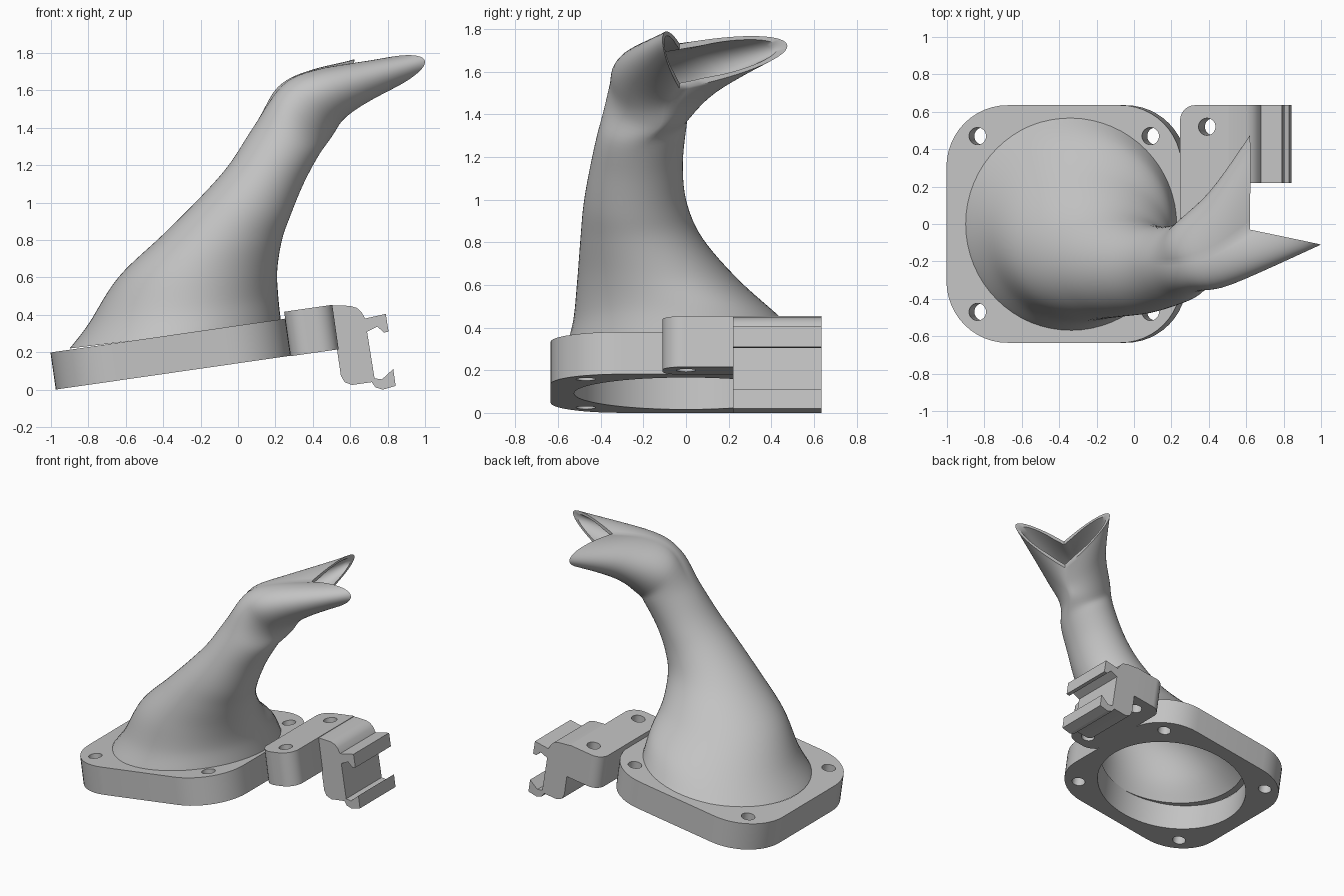
import bpy, bmesh, math
from mathutils import Vector, Matrix

if "Cube" in bpy.data.objects:
    bpy.data.objects.remove(bpy.data.objects["Cube"])

grey = bpy.data.materials.new("plain grey")
grey.diffuse_color = (0.55, 0.55, 0.55, 1)
grey.use_nodes = True
grey.node_tree.nodes["Principled BSDF"].inputs["Base Color"].default_value = grey.diffuse_color
TILT = Matrix.Rotation(math.radians(-8.2), 4, 'Y')


def finish(ob, angle=30):
    bpy.ops.object.select_all(action='DESELECT')
    ob.select_set(True)
    bpy.context.view_layer.objects.active = ob
    if ob.type == 'CURVE':
        bpy.ops.object.convert(target='MESH')
        ob = bpy.context.object
        bm = bmesh.new()
        bm.from_mesh(ob.data)
        bmesh.ops.remove_doubles(bm, verts=bm.verts, dist=1e-5)
        bmesh.ops.recalc_face_normals(bm, faces=bm.faces)
        bm.to_mesh(ob.data)
        bm.free()
    ob.data.materials.clear()
    ob.data.materials.append(grey)
    bpy.ops.object.shade_smooth_by_angle(angle=math.radians(angle))


def circle(x, y, r, n=32):
    return [(x + r * math.cos(2 * math.pi * i / n), y + r * math.sin(2 * math.pi * i / n))
            for i in range(n)]


def rounded(x0, x1, y0, y1, radii, n=12):
    """Rectangle outline; radii go right-top, left-top, left-bottom, right-bottom."""
    pts = []
    corners = [(x1, y1, -1, -1), (x0, y1, 1, -1), (x0, y0, 1, 1), (x1, y0, -1, 1)]
    for k, ((x, y, sx, sy), r) in enumerate(zip(corners, radii)):
        if r == 0:
            pts.append((x, y))
            continue
        for i in range(n + 1):
            a = math.pi / 2 * (k + i / n)
            pts.append((x + sx * r + r * math.cos(a), y + sy * r + r * math.sin(a)))
    return pts


def prism(name, loops, depth, matrix):
    """Extruded filled outline; extra loops become holes."""
    cu = bpy.data.curves.new(name, 'CURVE')
    cu.dimensions = '2D'
    cu.fill_mode = 'BOTH'
    cu.extrude = depth / 2
    for loop in loops:
        sp = cu.splines.new('POLY')
        sp.points.add(len(loop) - 1)
        for p, (x, y) in zip(sp.points, loop):
            p.co = (x, y, 0, 1)
        sp.use_cyclic_u = True
    ob = bpy.data.objects.new(name, cu)
    ob.matrix_world = matrix
    bpy.context.collection.objects.link(ob)
    finish(ob)


# Tilted mounting flange with a large bore and four screw holes
screws = [circle(sx * 0.467, sy * 0.47, 0.046) for sx in (-1, 1) for sy in (-1, 1)]
prism("mounting_flange",
      [rounded(-0.635, 0.635, -0.635, 0.635, [0.33] * 4), circle(0, 0, 0.525, 64)] + screws,
      0.2, Matrix.Translation((-0.36, 0, 0.19)) @ TILT)

# Side tab with two screw holes
prism("bracket_tab",
      [rounded(-0.13, 0.13, -0.11, 0.635, [0, 0.08, 0.1, 0.1]),
       circle(0.015, 0.52, 0.046), circle(0.015, 0.0, 0.046)],
      0.24, Matrix.Translation((0.3925, 0, 0.316)) @ TILT)

# Rail clamp: hooked profile extruded along y
clamp = [(0.5, 0.45), (0.6, 0.448), (0.635, 0.437), (0.66, 0.415), (0.68, 0.38), (0.79, 0.405),
         (0.805, 0.31), (0.78, 0.305), (0.745, 0.337), (0.69, 0.31), (0.73, 0.06), (0.77, 0.055),
         (0.83, 0.11), (0.843, 0.02), (0.775, 0.0), (0.735, 0.012), (0.715, 0.04), (0.61, 0.025),
         (0.57, 0.04), (0.55, 0.075), (0.53, 0.21)]
prism("rail_clamp", [clamp], 0.415,
      Matrix.Translation((0, 0.4275, 0)) @ Matrix.Rotation(math.pi / 2, 4, 'X'))

# Horn sections: left and right silhouette points (x, z) with y range
body = [(-0.90, 0.22, 0.23, 0.36, -0.57, 0.57), (-0.80, 0.35, 0.215, 0.50, -0.53, 0.46),
        (-0.64, 0.60, 0.21, 0.64, -0.51, 0.25), (-0.40, 0.83, 0.235, 0.80, -0.495, 0.08),
        (-0.20, 1.03, 0.28, 0.93, -0.48, 0.005), (-0.05, 1.20, 0.35, 1.10, -0.45, -0.015),
        (0.08, 1.40, 0.43, 1.25, -0.41, 0.0)]
sections = []
for lx, lz, rx, rz, y0, y1 in body:
    mx, my, mz = (lx + rx) / 2, (y0 + y1) / 2, (lz + rz) / 2
    sections.append([Vector(v) for v in
                     ((lx, my, lz), (mx, y0, mz), (rx, my, rz), (mx, y1, mz))])
# Flared mouth sections: top, front, bottom, back
for s in ([(0.24, -0.2, 1.63), (0.36, -0.355, 1.48), (0.5, -0.1, 1.35), (0.26, 0.03, 1.47)],
          [(0.42, -0.15, 1.71), (0.53, -0.32, 1.60), (0.55, -0.08, 1.43), (0.42, 0.19, 1.60)],
          [(0.62, -0.03, 1.73), (1.0, -0.11, 1.75), (0.61, -0.03, 1.52), (0.62, 0.475, 1.72)]):
    sections.append([Vector(v) for v in s])


def spline(a, b, c, d, t):
    return 0.5 * (2 * b + (c - a) * t + (2 * a - 5 * b + 4 * c - d) * t * t
                  + (3 * b - a - 3 * c + d) * t ** 3)


SIDES, STEPS = 64, 6
fine = []
last = len(sections) - 1
for i in range(last):
    quad = [sections[max(0, min(last, i + k))] for k in (-1, 0, 1, 2)]
    for j in range(STEPS):
        fine.append([spline(*[q[m] for q in quad], j / STEPS) for m in range(4)])
fine.append(sections[last])

# Horn: outer and inner skins joined at both rims
bm = bmesh.new()
outer, inner = [], []
for top, front, bottom, back in fine:
    c = (top + bottom) / 2
    ro, ri = [], []
    for k in range(SIDES):
        a = 2 * math.pi * k / SIDES
        ca, sa = math.cos(a), math.sin(a)
        off = abs(ca) * ((front if ca > 0 else back) - c) + abs(sa) * ((top if sa > 0 else bottom) - c)
        ro.append(bm.verts.new(c + off))
        ri.append(bm.verts.new(c + off * (1 - min(0.25, 0.045 / off.length))))
    outer.append(ro)
    inner.append(ri)
rings = outer + inner[::-1]
for r, ra in enumerate(rings):
    rb = rings[(r + 1) % len(rings)]
    for k in range(SIDES):
        n = (k + 1) % SIDES
        bm.faces.new((ra[k], ra[n], rb[n], rb[k]))
bmesh.ops.recalc_face_normals(bm, faces=bm.faces)
me = bpy.data.meshes.new("horn")
bm.to_mesh(me)
bm.free()
horn = bpy.data.objects.new("horn", me)
bpy.context.collection.objects.link(horn)
finish(horn, 40)
